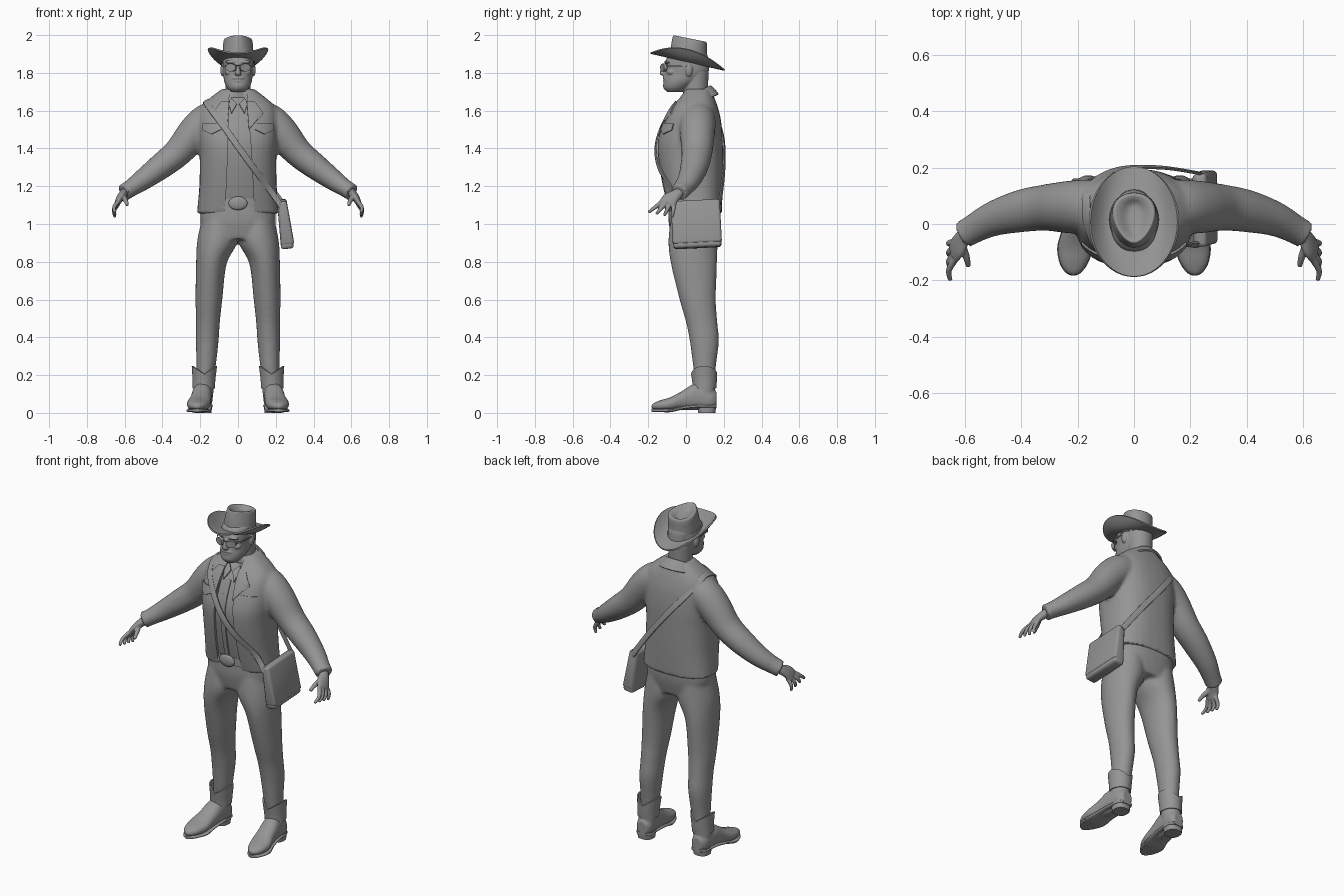
import bpy, bmesh, math
from mathutils import Vector, Matrix

cube = bpy.data.objects.get("Cube")
if cube:
    bpy.data.objects.remove(cube, do_unlink=True)

GREY = bpy.data.materials.new("clay_grey")
GREY.use_nodes = True
GREY.diffuse_color = (0.3, 0.3, 0.3, 1)
GREY.node_tree.nodes["Principled BSDF"].inputs["Base Color"].default_value = GREY.diffuse_color
X, Y, Z = Vector((1, 0, 0)), Vector((0, 1, 0)), Vector((0, 0, 1))
SIDES = (1, -1)


def catmull(rows, steps=5):
    """Smoothly interpolate between a few rows of numbers."""
    out, last = [], len(rows) - 1
    for i in range(last):
        window = [rows[min(max(i + d, 0), last)] for d in (-1, 0, 1, 2)]
        for j in range(steps):
            t = j / steps
            out.append(tuple(b + t / 2 * (c - a + t * (2 * a - 5 * b + 4 * c - d + t * (3 * (b - c) + d - a)))
                             for a, b, c, d in zip(*window)))
    return out + [tuple(rows[-1])]


def loft(bm, rows, frame="z", n=32, power=2, side=1, cap=True):
    """Skin rings given as (x, y, z, radius, radius); frame is an axis or a reference function."""
    rows = catmull(rows)
    centres, rings = [Vector(r[:3]) for r in rows], []
    for i, row in enumerate(rows):
        u, v = X, (Y if frame == "z" else Z)
        if callable(frame):
            t = (centres[min(i + 1, len(rows) - 1)] - centres[max(i - 1, 0)]).normalized()
            u = t.cross(frame(centres[i])).normalized()
            v = u.cross(t)
        ring = []
        for k in range(n):
            c, s = math.cos(math.tau * k / n), math.sin(math.tau * k / n)
            c, s = (math.copysign(abs(w) ** (2 / power), w) for w in (c, s))
            q = centres[i] + u * max(row[3], .001) * c + v * max(row[4], .001) * s
            ring.append(bm.verts.new((q.x * side, q.y, q.z)))
        rings.append(ring)
    for a, b in zip(rings, rings[1:]):
        for k in range(n):
            bm.faces.new((a[k], a[k - 1], b[k - 1], b[k]))
    if cap:
        bm.faces.new(rings[0])
        bm.faces.new(rings[-1])
    return rings


def ball(bm, centre, size, side=1):
    place = Matrix.Translation((centre[0] * side, centre[1], centre[2])) @ Matrix.Diagonal((*size, 1))
    bmesh.ops.create_uvsphere(bm, u_segments=20, v_segments=12, radius=1, matrix=place)


def finish(name, bm, voxel=0, relax=0, solid=0, bevel=0, cutter=None, angle=40):
    """Turn a bmesh into a finished, smooth-shaded object."""
    bmesh.ops.recalc_face_normals(bm, faces=bm.faces)
    mesh = bpy.data.meshes.new(name)
    bm.to_mesh(mesh)
    bm.free()
    ob = bpy.data.objects.new(name, mesh)
    bpy.context.collection.objects.link(ob)
    mesh.materials.append(GREY)
    if voxel:
        mod = ob.modifiers.new("blend", "REMESH")
        mod.mode, mod.voxel_size = "VOXEL", voxel
    if relax:
        mod = ob.modifiers.new("relax", "SMOOTH")
        mod.iterations = relax
    if solid:
        mod = ob.modifiers.new("thickness", "SOLIDIFY")
        mod.thickness, mod.offset = solid, 0
    if bevel:
        mod = ob.modifiers.new("soft_edges", "BEVEL")
        mod.width, mod.segments = bevel, 3
    if cutter:
        mod = ob.modifiers.new("opening", "BOOLEAN")
        mod.operation, mod.object = "DIFFERENCE", cutter
    bpy.ops.object.select_all(action="DESELECT")
    ob.select_set(True)
    bpy.context.view_layer.objects.active = ob
    bpy.ops.object.convert(target="MESH")
    bpy.ops.object.shade_smooth_by_angle(angle=math.radians(angle))
    return ob


# Torso rings shared by jacket, shirt and everything laid on the chest
TORSO = [(0, .05, 1.055, .218, .14), (0, .034, 1.2, .205, .16), (0, .022, 1.35, .203, .173),
         (0, .022, 1.45, .21, .172), (0, .035, 1.55, .21, .15), (0, .046, 1.62, .195, .122),
         (0, .058, 1.67, .145, .092), (0, .065, 1.715, .085, .068)]
DENSE = catmull(TORSO)
BOXY = 2.5


def chest_y(x, z):
    low, high = next((p for p in zip(DENSE, DENSE[1:]) if p[1][2] >= z), DENSE[-2:])
    t = (z - low[2]) / (high[2] - low[2])
    _, cy, _, rx, ry = (a + (b - a) * t for a, b in zip(low, high))
    return cy - ry * (1 - min(abs(x / rx), .97) ** BOXY) ** (1 / BOXY)


def plate(name, outline, side=1, lift=.003, solid=.008):
    """Lay a thin outlined panel on the chest."""
    bm = bmesh.new()
    bm.faces.new([bm.verts.new((x * side, 0, z)) for x, z in outline])
    bmesh.ops.triangulate(bm, faces=bm.faces)
    bmesh.ops.subdivide_edges(bm, edges=bm.edges, cuts=5, use_grid_fill=True)
    for v in bm.verts:
        v.co.y = chest_y(v.co.x, v.co.z) - lift
    return finish(name, bm, solid=solid)


# Jacket: torso and sleeves blended, then opened down the front
bm = bmesh.new()
face = bm.faces.new([bm.verts.new((x, -.4, z)) for x, z in
                     ((-.07, 1), (.09, 1), (.07, 1.4), (.05, 1.62), (.04, 1.8),
                      (-.04, 1.8), (-.05, 1.6), (-.055, 1.35))])
for v in bmesh.ops.extrude_face_region(bm, geom=[face])["geom"]:
    if isinstance(v, bmesh.types.BMVert):
        v.co.y = -.01
opening = finish("opening_cutter", bm)
opening.hide_render = True
SLEEVE = [(.08, .065, 1.58, .08, .085), (.16, .062, 1.545, .094, .095), (.23, .06, 1.482, .091, .093),
          (.315, .058, 1.382, .077, .082), (.405, .045, 1.308, .069, .075), (.5, .018, 1.237, .057, .062),
          (.57, -.018, 1.188, .046, .052), (.605, -.038, 1.167, .046, .05)]
bm = bmesh.new()
loft(bm, TORSO, power=BOXY)
for side in SIDES:
    loft(bm, SLEEVE, lambda p: Y, side=side)
finish("jacket", bm, voxel=.01, relax=5, cutter=opening)
bpy.data.objects.remove(opening, do_unlink=True)

# Shirt, placket and belt
bm = bmesh.new()
loft(bm, [(x, y, z, rx - .025, ry - .013) for x, y, z, rx, ry in TORSO[:-1]], power=BOXY)
finish("shirt", bm)
plate("shirt_placket", ((-.014, 1.14), (.014, 1.14), (.014, 1.59), (-.014, 1.59)), lift=-.011, solid=.009)
bm = bmesh.new()
loft(bm, [(0, .045, z, .195, .145) for z in (1.085, 1.135)], power=BOXY)
finish("belt", bm)
bm = bmesh.new()
ball(bm, (0, -.105, 1.11), (.05, .013, .036))
finish("belt_buckle", bm)

# Collar, lapels, pocket flaps and shirt collar
bm = bmesh.new()
grid = []
for radius, height in ((.075, 1.655), (.083, 1.685), (.1, 1.668), (.122, 1.64)):
    angles = [math.radians(a) for a in range(-150, 151, 10)]
    grid.append([bm.verts.new((radius * math.sin(a), .045 + (radius + .003) * math.cos(a),
                               height + .045 * math.cos(a))) for a in angles])
for a, b in zip(grid, grid[1:]):
    for k in range(len(a) - 1):
        bm.faces.new((a[k], a[k + 1], b[k + 1], b[k]))
finish("jacket_collar", bm, solid=.01)
for side, label in zip(SIDES, ("left", "right")):
    plate(label + "_lapel", ((.046, 1.65), (.09, 1.645), (.135, 1.585), (.1, 1.575), (.1, 1.55), (.058, 1.5)), side)
    plate(label + "_pocket_flap", ((.09, 1.535), (.185, 1.53), (.185, 1.495), (.14, 1.475), (.09, 1.5)), side)
    plate(label + "_shirt_collar", ((.006, 1.635), (.035, 1.665), (.05, 1.64), (.035, 1.585)), side, -.008)

# Hands
for side, label in zip(SIDES, ("left", "right")):
    bm = bmesh.new()
    loft(bm, [(.585, -.028, 1.18, .025, .028), (.605, -.045, 1.16, .024, .03),
              (.625, -.08, 1.135, .02, .042), (.64, -.1, 1.108, .015, .044)], lambda p: Y, 16, side=side)
    for i in range(4):
        spread = i - 1.5
        loft(bm, [(.635, -.095 + .022 * spread, 1.118 - .004 * i, .012, .012),
                  (.656, -.116 + .032 * spread, 1.088 - .006 * i, .011, .011),
                  (.651, -.136 + .042 * spread, 1.062 - .009 * i, .008, .008)], lambda p: X, 10, side=side)
    loft(bm, [(.612, -.07, 1.15, .015, .015), (.595, -.115, 1.125, .013, .013),
              (.587, -.15, 1.1, .009, .009)], lambda p: X, 10, side=side)
    finish(label + "_hand", bm, voxel=.004, relax=3)

# Trousers
LEG = [(.1, .04, 1.03, .09, .12), (.108, .037, .91, .108, .13), (.141, .042, .79, .081, .122),
       (.154, .062, .6, .071, .096), (.159, .083, .48, .063, .083), (.163, .097, .38, .06, .077),
       (.168, .098, .26, .052, .062), (.175, .1, .16, .045, .05)]
bm = bmesh.new()
loft(bm, [(0, .045, 1.13, .188, .135), (0, .042, 1.02, .2, .135), (0, .04, .92, .17, .115)], power=BOXY)
for side in SIDES:
    loft(bm, LEG, side=side)
finish("trousers", bm, voxel=.01, relax=5)

# Boots: foot, notched shaft, sole and heel
FOOT = [(.183, .162, .07, .03, .04), (.185, .13, .072, .048, .055), (.19, .05, .085, .053, .07),
        (.198, -.02, .066, .056, .05), (.208, -.08, .048, .062, .036), (.213, -.135, .04, .05, .027),
        (.215, -.17, .036, .028, .017), (.215, -.183, .034, .006, .007)]
for side, label in zip(SIDES, ("left", "right")):
    bm = bmesh.new()
    loft(bm, FOOT, "y", power=2.3, side=side)
    loft(bm, [(.185, .1, .05, .048, .052), (.182, .098, .13, .054, .057), (.18, .098, .17, .054, .058)], side=side)
    finish(label + "_boot", bm, voxel=.006, relax=4)
    bm = bmesh.new()
    rings = loft(bm, [(.182, .098, .13, .055, .058), (.18, .098, .17, .057, .061), (.178, .096, .22, .063, .065)],
                 side=side, cap=False)
    for i, ring in enumerate(rings):
        for v in ring:
            v.co.z += .045 * (abs(v.co.x - .178 * side) / .06 - .35) * i / len(rings)
    finish(label + "_boot_shaft", bm, solid=.008)
    bm = bmesh.new()
    loft(bm, [(x, y, .013 + .022 * max(0, min(1, (y + .08) / .1)), w + .002, .009) for x, y, _, w, _ in FOOT],
         "y", power=3.5, side=side)
    loft(bm, [(.186, .11, 0, .045, .045), (.185, .11, .045, .049, .051)], power=2.5, side=side)
    finish(label + "_boot_sole", bm)

# Head with neck, nose, brow, beard and ears
bm = bmesh.new()
loft(bm, [(0, -.062, 1.698, .034, .037), (0, -.053, 1.72, .057, .064), (0, -.028, 1.755, .073, .091),
          (0, .002, 1.8, .078, .115), (0, .005, 1.85, .081, .116), (0, .01, 1.9, .08, .1),
          (0, .01, 1.93, .05, .06)], power=2.2)
loft(bm, [(0, .055, 1.58, .08, .07), (0, .05, 1.68, .066, .066), (0, .055, 1.8, .068, .065)])
loft(bm, [(0, -.108, 1.845, .009, .012), (0, -.122, 1.815, .012, .014), (0, -.124, 1.793, .018, .014),
          (0, -.112, 1.785, .012, .01)], n=16)
ball(bm, (0, -.096, 1.733), (.04, .026, .03))
ball(bm, (0, -.11, 1.773), (.034, .013, .01))
ball(bm, (0, -.112, 1.757), (.022, .01, .006))
for side in SIDES:
    ball(bm, (.035, -.098, 1.858), (.034, .018, .009), side)
    ball(bm, (.048, -.075, 1.803), (.022, .025, .016), side)
    ball(bm, (.082, .015, 1.815), (.012, .02, .034), side)
finish("head", bm, voxel=.004, relax=3)

# Sunglasses
bm = bmesh.new()
for side in SIDES:
    place = Matrix.Translation((.036 * side, -.118, 1.828)) @ Matrix.Rotation(.38 * side, 4, "Z")
    bmesh.ops.create_cone(bm, cap_ends=True, segments=20, radius1=1, radius2=1, depth=1,
                          matrix=place @ Matrix.Diagonal((.029, .018, .021, 1)) @ Matrix.Rotation(math.pi / 2, 4, "X"))
    loft(bm, [(.063, -.103, 1.838, .003, .005), (.082, -.07, 1.838, .003, .005), (.086, .015, 1.838, .003, .005)],
         "y", 8, side=side)
loft(bm, [(x, -.13, 1.84, .003, .003) for x in (-.014, .014)], lambda p: Y, 8)
finish("sunglasses", bm)

# Hat: curled brim, band and creased crown, all sloping to the back
bm = bmesh.new()
rings, steps = [], 48
for i in range(9):
    t = i / 8
    ring = []
    for k in range(steps):
        c, s = math.cos(math.tau * k / steps), math.sin(math.tau * k / steps)
        y = .008 + (.09 + .105 * t) * s
        ring.append(bm.verts.new(((.075 + .082 * t) * c, y, 1.862 - .23 * y + .065 * c * c * t * t)))
    rings.append(ring)
for a, b in zip(rings, rings[1:]):
    for k in range(steps):
        bm.faces.new((a[k], a[k - 1], b[k - 1], b[k]))
finish("hat_brim", bm, solid=.008)


def sloped(name, rows, pinch):
    bm = bmesh.new()
    loft(bm, rows, n=48)
    for v in bm.verts:
        v.co.x *= 1 + pinch * (v.co.y - .02) * max(0, v.co.z - 1.87)
        v.co.z -= .2 * (v.co.y - .01)
    finish(name, bm, angle=50)


sloped("hat_band", [(0, .015, z, w, w + .013) for z, w in ((1.855, .089), (1.888, .086))], 0)
sloped("hat_crown", [(0, .015, 1.85, .087, .101), (0, .016, 1.92, .081, .096), (0, .02, 1.97, .075, .091),
                     (0, .02, 1.984, .068, .084), (0, .02, 1.978, .052, .07), (0, .022, 1.96, .025, .045),
                     (0, .022, 1.957, .002, .004)], 26)

# Shoulder bag with flap and strap
tilt = Matrix.Translation((.246, .055, .998)) @ Matrix.Rotation(-.13, 4, "Y") @ Matrix.Rotation(.05, 4, "X")
for name, offset, size, bevel in (("bag", (0, 0, 0), (.064, .255, .25), .016),
                                  ("bag_flap", (.004, 0, .012), (.064, .26, .232), .014)):
    bm = bmesh.new()
    bmesh.ops.create_cube(bm, size=1)
    for v in bm.verts:
        v.co.x *= .9 - .35 * v.co.z
    bm.transform(tilt @ Matrix.Translation(offset) @ Matrix.Diagonal((*size, 1)))
    finish(name, bm, bevel=bevel)
front = [(x, chest_y(x, z) - .006, z) for x, z in ((.17, 1.18), (.08, 1.3), (0, 1.41), (-.07, 1.51), (-.13, 1.59))]
path = [(.232, -.075, 1.09)] + front + [(-.163, -.005, 1.637), (-.168, .06, 1.652), (-.165, .11, 1.632),
                                        (-.12, .165, 1.56), (-.03, .198, 1.45), (.1, .2, 1.29), (.232, .18, 1.11)]
bm = bmesh.new()
loft(bm, [(*p, .017, .005) for p in path], lambda p: p - Vector((0, .04, 1.35)), 16, power=4)
finish("bag_strap", bm)
